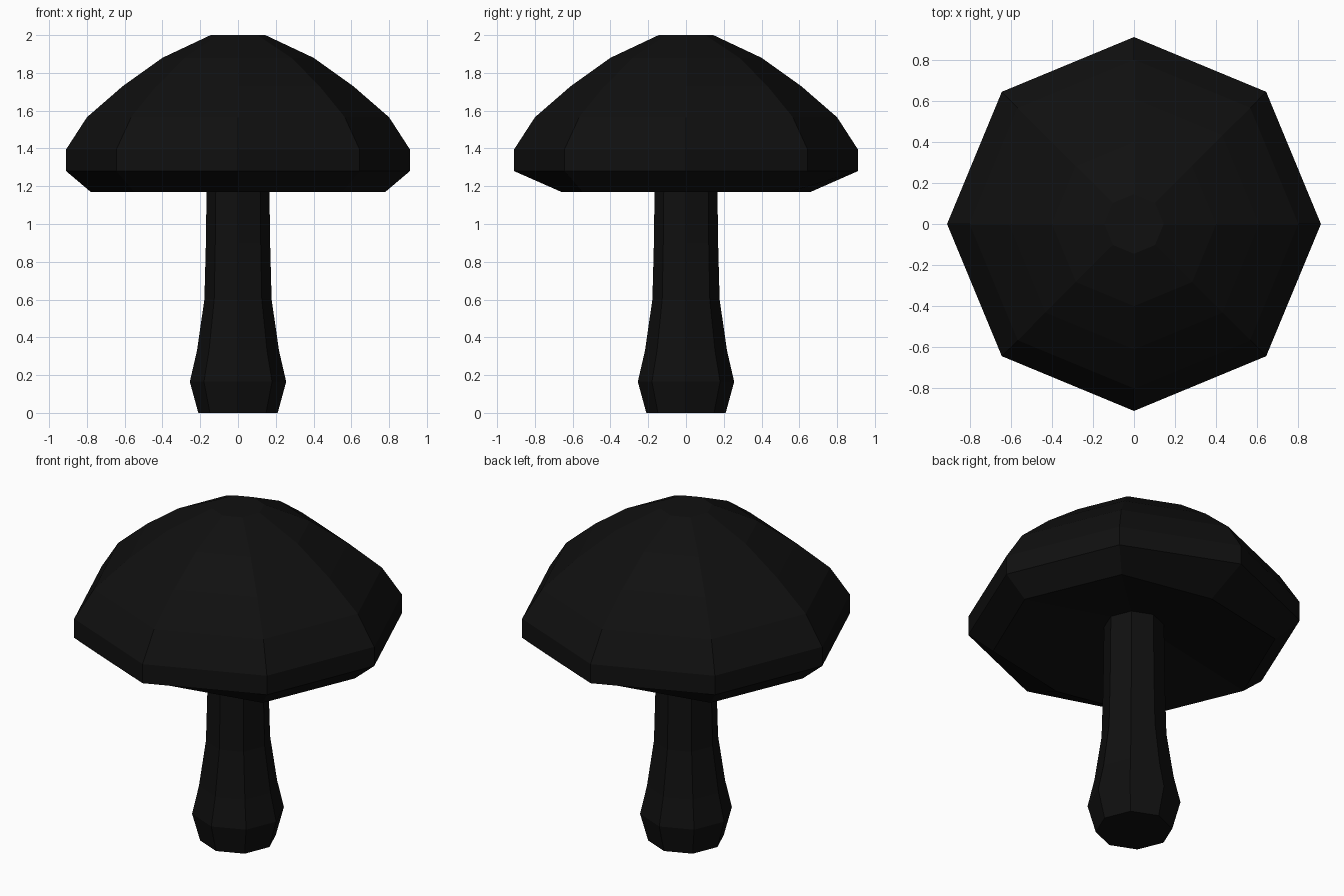
import bpy, bmesh, math

if "Cube" in bpy.data.objects:
    bpy.data.objects.remove(bpy.data.objects["Cube"])

SIDES = 8

black = bpy.data.materials.new("matte_black")
black.diffuse_color = (0.005, 0.005, 0.005, 1)
black.use_nodes = True
black.node_tree.nodes["Principled BSDF"].inputs["Base Color"].default_value = black.diffuse_color


def lathe(name, profile, cap_start=True, cap_end=True):
    """Eight-sided lathe; profile rows are (x radius, y radius, diagonal radius, z)."""
    bm = bmesh.new()
    rings = []
    for rx, ry, rd, z in profile:
        ring = []
        for i in range(SIDES):
            a = 2 * math.pi * i / SIDES
            r = rd if i % 2 else (ry if i % 4 == 2 else rx)
            ring.append(bm.verts.new((r * math.cos(a), r * math.sin(a), z)))
        rings.append(ring)
    for lo, hi in zip(rings, rings[1:]):
        for i in range(SIDES):
            j = (i + 1) % SIDES
            bm.faces.new((lo[i], lo[j], hi[j], hi[i]))
    if cap_start:
        bm.faces.new(rings[0][::-1])
    if cap_end:
        bm.faces.new(rings[-1])
    bmesh.ops.recalc_face_normals(bm, faces=bm.faces)
    me = bpy.data.meshes.new(name)
    bm.to_mesh(me)
    bm.free()
    me.materials.append(black)
    ob = bpy.data.objects.new(name, me)
    bpy.context.collection.objects.link(ob)
    return ob


def even(points):
    return [(r, r, r, z) for r, z in points]


# Stem with a swollen foot, running up into the hollow of the cap
lathe("stem", even([(0.21, 0), (0.255, 0.165), (0.217, 0.33), (0.178, 0.60),
                    (0.17, 0.90), (0.165, 1.29)]), cap_end=False)

# Cap: hollow underside, slightly oval lower lip, domed top
lathe("cap", even([(0.165, 1.29)])
      + [(0.78, 0.66, 0.775, 1.17)]
      + even([(0.91, 1.28), (0.91, 1.395), (0.80, 1.565), (0.61, 1.73),
              (0.40, 1.88), (0.145, 2.0)]))
